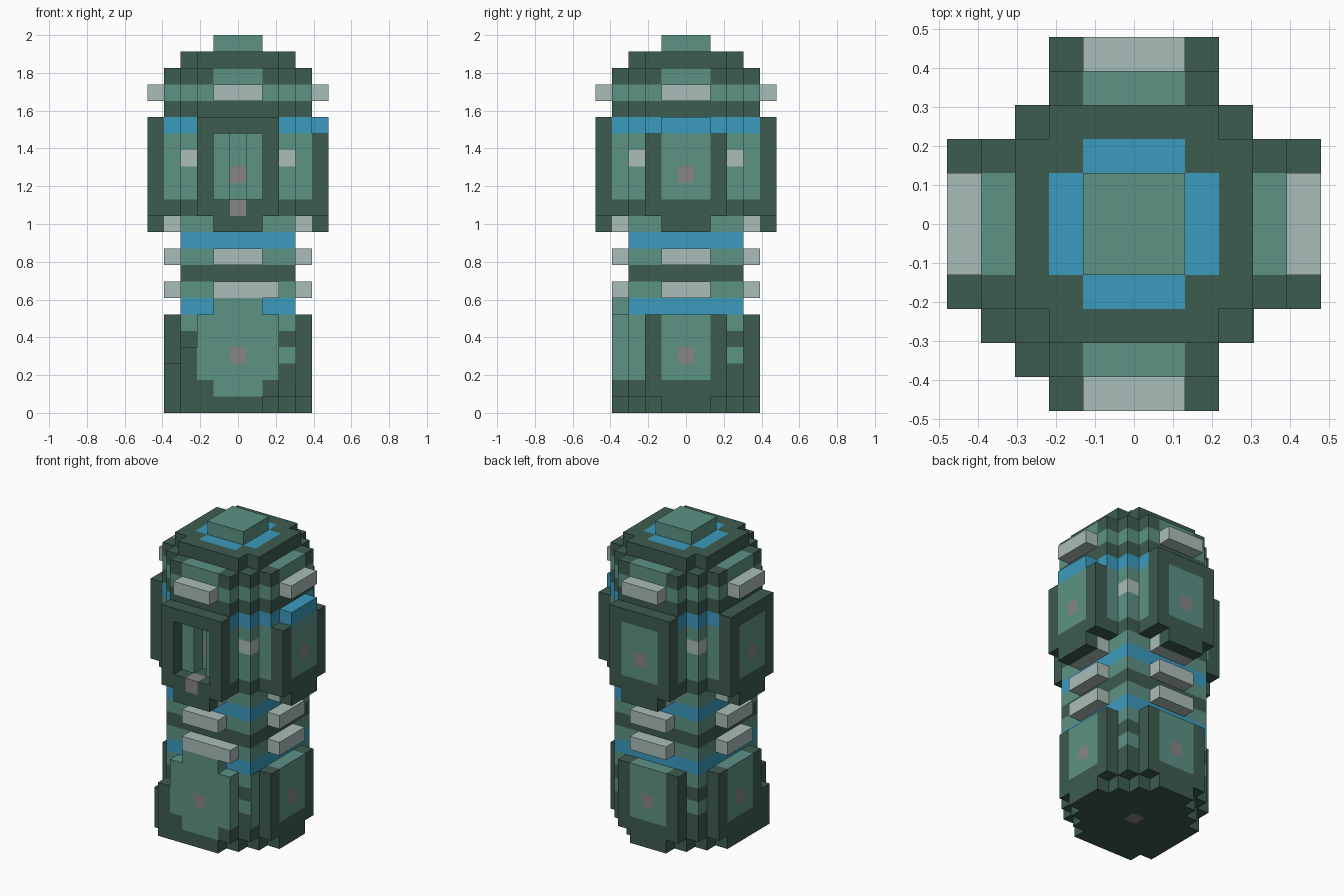
import bpy, bmesh
from mathutils import Vector

if "Cube" in bpy.data.objects:
    bpy.data.objects.remove(bpy.data.objects["Cube"], do_unlink=True)

U = 2 / 23  # edge of one block


def material(name, rgb):
    col = [(c / 255 / 12.92 if c < 11 else ((c / 255 + 0.055) / 1.055) ** 2.4) for c in rgb] + [1]
    m = bpy.data.materials.new(name)
    m.use_nodes = True
    m.diffuse_color = col
    m.node_tree.nodes["Principled BSDF"].inputs["Base Color"].default_value = col
    return m


MATS = [material("dark_green", (61, 92, 79)), material("sage_green", (93, 146, 132)),
        material("pale_grey", (170, 189, 184)), material("blue", (59, 155, 190)),
        material("warm_grey", (135, 133, 133))]
DARK, SAGE, PALE, BLUE, WARM = range(5)

cells = {}  # block position -> (part, material index)
FRONT, BACK, LEFT, RIGHT = (0, -1), (0, 1), (1, 0), (-1, 0)
ALL = (FRONT, BACK, LEFT, RIGHT)


def box(part, xs, ys, ks, mat):
    for x in range(xs[0], xs[1] + 1):
        for y in range(ys[0], ys[1] + 1):
            for k in range(ks[0], ks[1] + 1):
                cells[x, y, k] = (part, mat)


def cross(part, a, b, ks, mat):
    """Two crossing slabs, half sizes a and b."""
    box(part, (-a, a), (-b, b), ks, mat)
    box(part, (-b, b), (-a, a), ks, mat)


def slabs(part, dist, half, ks, mat, sides=ALL):
    """One-block-thick slab on each named side."""
    for dx, dy in sides:
        xs = (dx * dist,) * 2 if dx else (-half, half)
        ys = (dy * dist,) * 2 if dy else (-half, half)
        box(part, xs, ys, ks, mat)


def corners(part, k, mat):
    for x in (-3, 3):
        for y in (-3, 3):
            cells[x, y, k] = (part, mat)


def body(part, ks, mat):
    cross(part, 4, 2, ks, mat)
    box(part, (-3, 3), (-3, 3), ks, mat)


# Base: stepped foot, broad body, coloured panels
cross("base", 4, 1, (0, 0), DARK)
cross("base", 3, 2, (0, 0), DARK)
body("base", (1, 5), DARK)
corners("base", 5, SAGE)
corners("base", 3, SAGE)
cells[-3, -3, 3] = ("base", DARK)
box("base", (-3, -2), (-3, -3), (0, 0), DARK)
box("base", (-3, -3), (-3, -2), (0, 0), DARK)
slabs("base", 4, 1, (2, 5), SAGE)
box("base", (-2, 2), (-4, -4), (2, 5), SAGE)
box("base", (-1, 1), (-4, -4), (1, 1), SAGE)
slabs("base", 4, 0, (3, 3), WARM)
cells[0, 0, 0] = ("base", WARM)
# Uneven blocks at one front corner
box("corner_blocks", (-3, -3), (-4, -4), (0, 3), DARK)
box("corner_blocks", (-2, -2), (-4, -4), (0, 0), DARK)
box("corner_blocks", (-4, -4), (-3, -3), (0, 2), DARK)
box("corner_blocks", (-4, -4), (-2, -2), (0, 0), DARK)

# Neck: coloured bands with fins
for k, mat in zip(range(6, 12), (BLUE, SAGE, DARK, SAGE, BLUE, SAGE)):
    box("neck", (-3, 3), (-3, 3), (k, k), mat)
box("base_tab", (-1, 1), (-4, -4), (6, 6), SAGE)
for k in (7, 9, 11):
    slabs("neck_fins", 4, 1, (k, k), PALE)
cells[2, -4, 7] = ("neck_fins", PALE)

# Torso: dark rim, sage walls, blue band
for ks, mat in (((12, 12), DARK), ((13, 16), SAGE), ((17, 17), BLUE)):
    body("torso", ks, mat)
corners("torso", 15, PALE)

# Side panels
slabs("panels", 5, 1, (11, 11), DARK)
slabs("panels", 5, 2, (12, 16), DARK)
slabs("panels", 5, 2, (17, 17), DARK, (FRONT, BACK, RIGHT))
slabs("panels", 5, 1, (17, 17), BLUE, (LEFT,))
slabs("panels", 5, 1, (13, 16), SAGE, (BACK, LEFT, RIGHT))
slabs("panels", 5, 0, (14, 14), WARM, (BACK, LEFT, RIGHT))
# Front window with a deeper centre slot
for k in range(13, 17):
    for x in (-1, 0, 1):
        del cells[x, -5, k]
    del cells[0, -4, k]
cells[0, -3, 14] = ("torso", WARM)
cells[0, -5, 12] = ("panels", WARM)

# Head: bands, fins, stepped dome and cap
body("head", (18, 18), DARK)
body("head", (19, 19), SAGE)
body("head", (20, 20), DARK)
slabs("head", 4, 1, (20, 20), SAGE)
slabs("head_fins", 5, 1, (19, 19), PALE)
cross("dome", 3, 2, (21, 21), DARK)
slabs("dome", 2, 1, (21, 21), BLUE)
box("cap", (-1, 1), (-1, 1), (22, 22), SAGE)


def build(part):
    """Mesh the outer faces of one part's blocks."""
    bm = bmesh.new()
    verts = {}
    for cell, (owner, mat) in cells.items():
        if owner != part:
            continue
        for axis in range(3):
            for sign in (-1, 1):
                n = list(cell)
                n[axis] += sign
                if tuple(n) in cells:
                    continue
                a, b = (axis + 1) % 3, (axis + 2) % 3
                ring = []
                for sa, sb in ((-1, -1), (1, -1), (1, 1), (-1, 1))[::sign]:
                    p = [2 * c for c in cell]
                    p[axis] += sign
                    p[a] += sa
                    p[b] += sb
                    p = tuple(p)
                    if p not in verts:
                        verts[p] = bm.verts.new(Vector((p[0], p[1], p[2] + 1)) * U / 2)
                    ring.append(verts[p])
                bm.faces.new(ring).material_index = mat
    bmesh.ops.dissolve_limit(bm, angle_limit=0.01, verts=bm.verts, edges=bm.edges,
                             delimit={"MATERIAL"})
    mesh = bpy.data.meshes.new(part)
    for m in MATS:
        mesh.materials.append(m)
    bm.to_mesh(mesh)
    bm.free()
    bpy.context.collection.objects.link(bpy.data.objects.new(part, mesh))


for part in sorted({owner for owner, _ in cells.values()}):
    build(part)

# Thin painted plate on the base's front left corner
bpy.ops.mesh.primitive_cube_add(size=1, location=(3.5 * U, -3 * U, 4 * U))
plate = bpy.context.object
plate.name = "corner_plate"
plate.scale = (0.006, U, 4 * U)
plate.data.materials.append(MATS[SAGE])
